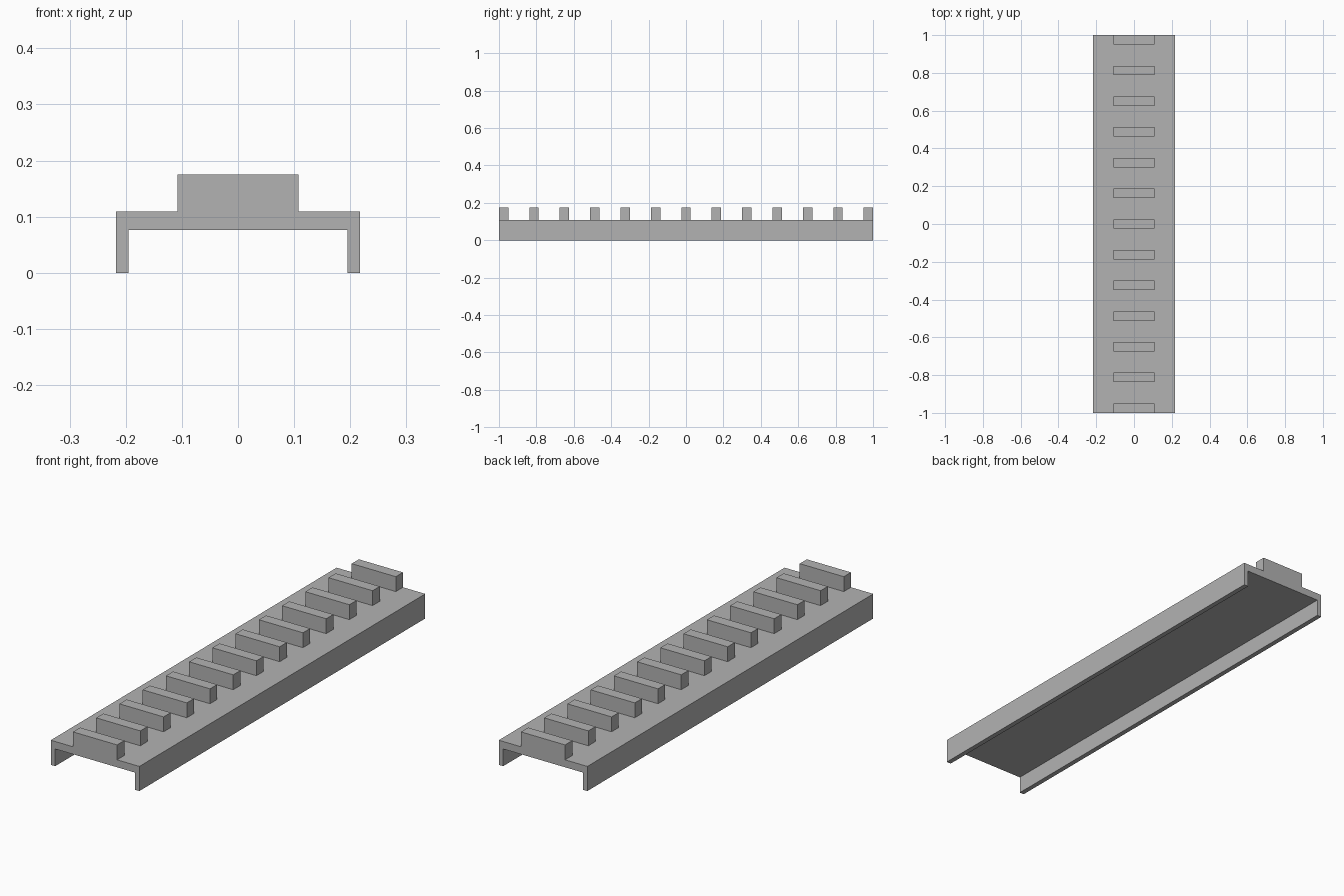
import bpy
import bmesh

LENGTH = 2.0
HALF_WIDTH = 0.217
INNER_HALF = 0.195
DECK_BOTTOM, DECK_TOP = 0.076, 0.109
TOOTH_TOP, TOOTH_HALF, TOOTH_DEPTH = 0.175, 0.108, 0.05
TOOTH_COUNT = 13

default_cube = bpy.data.objects.get("Cube")
if default_cube:
    bpy.data.objects.remove(default_cube, do_unlink=True)

# Single plain grey
grey = bpy.data.materials.new("plain_grey")
grey.use_nodes = True
colour = (0.45, 0.45, 0.45, 1)
grey.diffuse_color = colour
grey.node_tree.nodes["Principled BSDF"].inputs["Base Color"].default_value = colour


def extrude_along_y(name, profile, y_start, depth):
    """Extrude a closed x-z profile along y into a flat-shaded solid."""
    bm = bmesh.new()
    face = bm.faces.new([bm.verts.new((x, y_start, z)) for x, z in profile])
    result = bmesh.ops.extrude_face_region(bm, geom=[face])
    moved = [v for v in result["geom"] if isinstance(v, bmesh.types.BMVert)]
    bmesh.ops.translate(bm, verts=moved, vec=(0, depth, 0))
    bmesh.ops.recalc_face_normals(bm, faces=bm.faces)
    mesh = bpy.data.meshes.new(name)
    bm.to_mesh(mesh)
    bm.free()
    mesh.materials.append(grey)
    obj = bpy.data.objects.new(name, mesh)
    bpy.context.collection.objects.link(obj)
    return obj


# Channel: a deck with a thin flange down each long side
right_half = [(HALF_WIDTH, DECK_TOP), (HALF_WIDTH, 0),
              (INNER_HALF, 0), (INNER_HALF, DECK_BOTTOM)]
channel_profile = right_half + [(-x, z) for x, z in reversed(right_half)]
extrude_along_y("channel_rail", channel_profile, -LENGTH / 2, LENGTH)

# Evenly spaced teeth, flush with both ends
tooth_profile = [(-TOOTH_HALF, DECK_TOP), (TOOTH_HALF, DECK_TOP),
                 (TOOTH_HALF, TOOTH_TOP), (-TOOTH_HALF, TOOTH_TOP)]
pitch = (LENGTH - TOOTH_DEPTH) / (TOOTH_COUNT - 1)
for i in range(TOOTH_COUNT):
    extrude_along_y(f"tooth_{i + 1}", tooth_profile,
                    -LENGTH / 2 + i * pitch, TOOTH_DEPTH)
